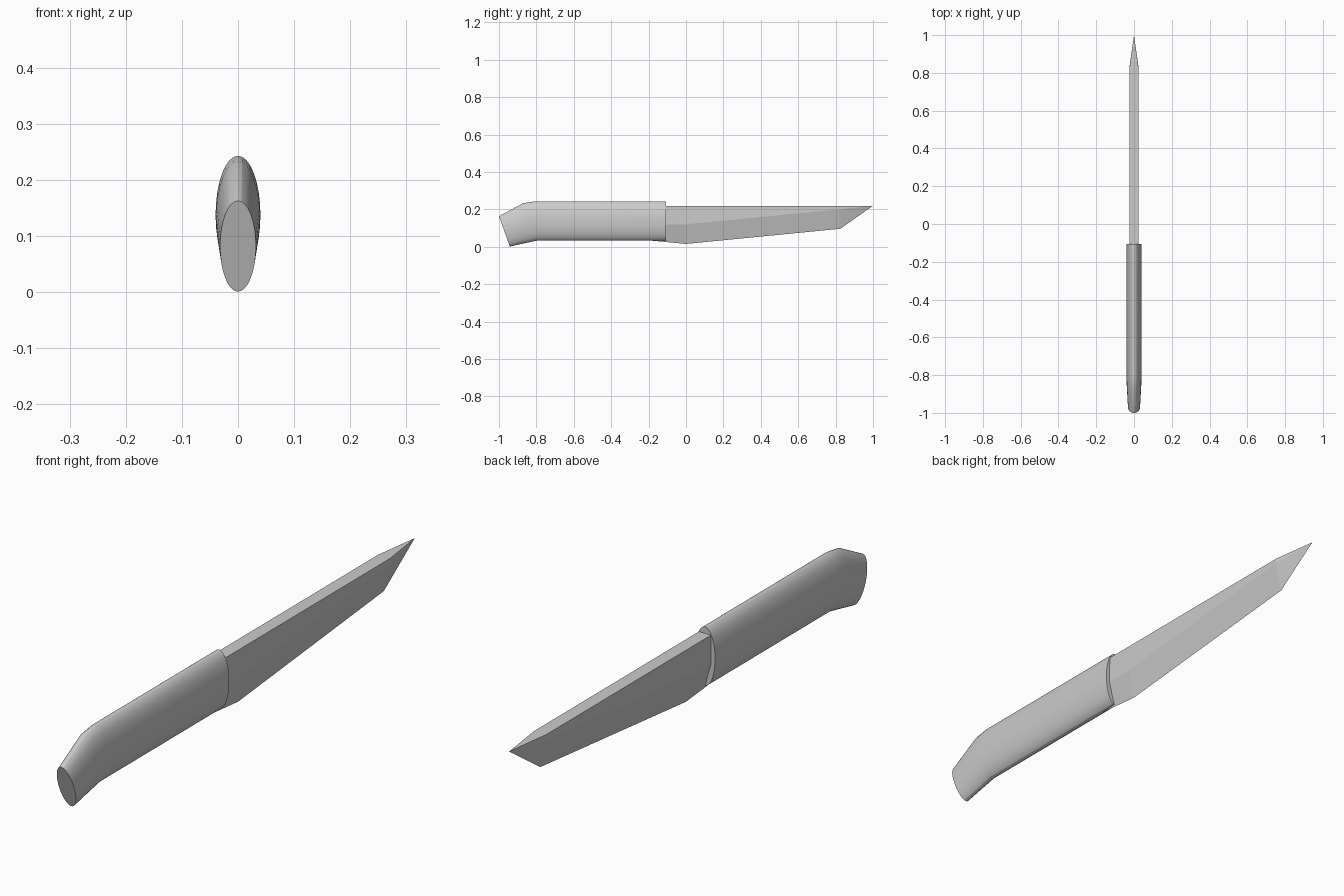
import bpy, bmesh
from math import cos, sin, pi

if "Cube" in bpy.data.objects:
    bpy.data.objects.remove(bpy.data.objects["Cube"])


def loft(name, rings, smooth=False):
    """Join equal-length rings of points; one-point rings become a tip."""
    bm = bmesh.new()
    loops = [[bm.verts.new(p) for p in ring] for ring in rings]
    for a, b in zip(loops, loops[1:]):
        n = len(a)
        for i in range(n):
            j = (i + 1) % n
            if len(b) == 1:
                bm.faces.new((a[i], a[j], b[0]))
            else:
                bm.faces.new((a[i], a[j], b[j], b[i]))
    for end in (loops[0], loops[-1]):
        if len(end) > 2:
            bm.faces.new(end)
    bmesh.ops.recalc_face_normals(bm, faces=bm.faces)
    mesh = bpy.data.meshes.new(name)
    bm.to_mesh(mesh)
    bm.free()
    obj = bpy.data.objects.new(name, mesh)
    bpy.context.collection.objects.link(obj)
    if smooth:
        bpy.ops.object.select_all(action='DESELECT')
        obj.select_set(True)
        bpy.context.view_layer.objects.active = obj
        bpy.ops.object.shade_smooth_by_angle(angle=0.4)
    return obj


def oval(half_width, top, bottom, sides=32):
    """Oval ring spanning a top and a bottom (y, z) point."""
    ring = []
    for i in range(sides):
        a = 2 * pi * i / sides
        t = (1 + cos(a)) / 2
        ring.append((half_width * sin(a),
                     bottom[0] + (top[0] - bottom[0]) * t,
                     bottom[1] + (top[1] - bottom[1]) * t))
    return ring


def blade_section(y, half_width, spine, ridge, edge):
    """Flat spine, straight upper sides, bevel down to the cutting edge."""
    w = half_width
    return [(-w, y, spine), (w, y, spine), (w + 0.001, y, ridge),
            (0, y, edge), (-w - 0.001, y, ridge)]


# Oval handle with a drooping, narrowed butt
loft("handle", [
    oval(0.040, (-0.107, 0.243), (-0.107, 0.032)),
    oval(0.040, (-0.805, 0.243), (-0.800, 0.032)),
    oval(0.039, (-0.870, 0.233), (-0.815, 0.029)),
    oval(0.032, (-1.000, 0.163), (-0.942, 0.001)),
], smooth=True)

# Bevelled blade, rooted inside the handle and ending in a point
loft("blade", [
    blade_section(-0.20, 0.024, 0.219, 0.115, 0.034),
    blade_section(0.00, 0.024, 0.219, 0.120, 0.015),
    blade_section(0.825, 0.024, 0.219, 0.200, 0.096),
    [(0, 1.0, 0.219)],
])
